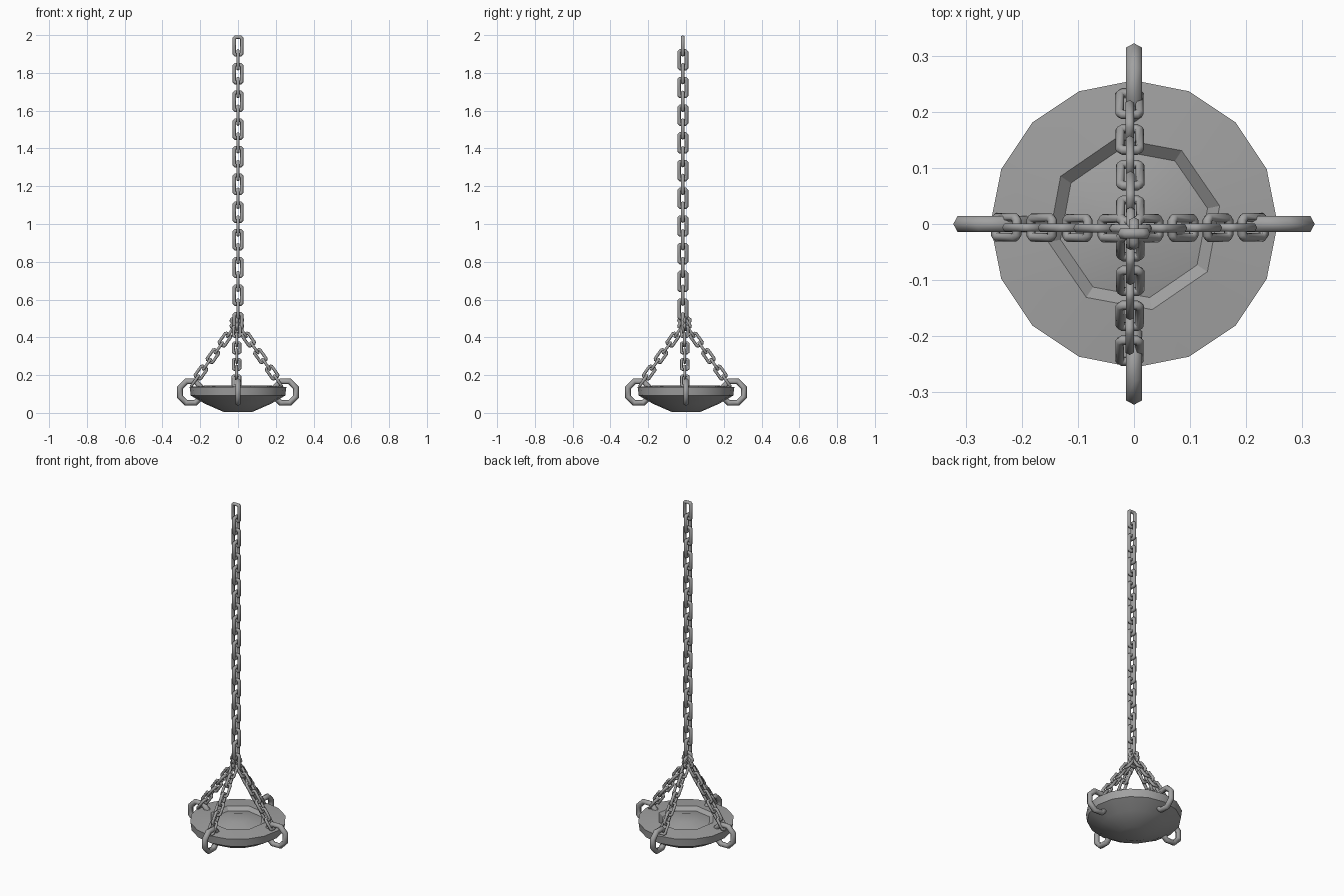
import bpy, bmesh, math
from mathutils import Vector, Matrix

cube = bpy.data.objects.get("Cube")
if cube:
    bpy.data.objects.remove(cube, do_unlink=True)

iron = bpy.data.materials.new("grey_iron")
iron.use_nodes = True
colour = (0.36, 0.36, 0.36, 1)
iron.diffuse_color = colour
iron.node_tree.nodes["Principled BSDF"].inputs["Base Color"].default_value = colour


def finish(bm, name, smooth):
    bmesh.ops.recalc_face_normals(bm, faces=bm.faces)
    mesh = bpy.data.meshes.new(name)
    for f in bm.faces:
        f.smooth = smooth
    bm.to_mesh(mesh)
    bm.free()
    mesh.materials.append(iron)
    return mesh


def place(mesh, name, matrix):
    ob = bpy.data.objects.new(name, mesh)
    bpy.context.collection.objects.link(ob)
    ob.matrix_world = matrix
    return ob


def closed_tube(path, radius, name, sides=6):
    """Sweep a round section along a closed outline in the local XZ plane."""
    bm = bmesh.new()
    loops = []
    n = len(path)
    for i, p in enumerate(path):
        tangent = (path[(i + 1) % n] - p).normalized() + (p - path[i - 1]).normalized()
        out = Vector((tangent.z, 0, -tangent.x)).normalized()
        loops.append([bm.verts.new(p + out * radius * math.cos(a) + Vector((0, radius * math.sin(a), 0)))
                      for a in (math.tau * k / sides for k in range(sides))])
    for i in range(n):
        a, b = loops[i], loops[(i + 1) % n]
        for k in range(sides):
            m = (k + 1) % sides
            bm.faces.new((a[k], a[m], b[m], b[k]))
    return finish(bm, name, True)


def link_mesh(length, width, radius, name):
    """Rectangular chain link with small chamfered corners."""
    w, h, c = width / 2 - radius, length / 2 - radius, radius * 0.6
    quarter = [(w, h - c), (w - c, h)]
    path = quarter + [(-x, z) for x, z in quarter[::-1]]
    path += [(-x, -z) for x, z in path]
    return closed_tube([Vector((x, 0, z)) for x, z in path], radius, name)


# Bowl body: outer shell, rim and sloping top
def ring(bm, radius, z, sides, turn=0):
    return [bm.verts.new((radius * math.cos(a), radius * math.sin(a), z))
            for a in (turn + math.tau * k / sides for k in range(sides))]


def bridge(bm, a, b):
    for k in range(len(a)):
        m = (k + 1) % len(a)
        bm.faces.new((a[k], a[m], b[m], b[k]))


bm = bmesh.new()
shell = [ring(bm, r, z, 16) for r, z in ((0.075, 0.005), (0.175, 0.048), (0.25, 0.092), (0.256, 0.137))]
bm.faces.new(shell[0])
for a, b in zip(shell, shell[1:]):
    bridge(bm, a, b)

# Eight-sided recess in the top, with a gently domed floor
turn = math.radians(12)
lip = ring(bm, 0.156, 0.146, 8, turn)
floor = ring(bm, 0.134, 0.128, 8, turn)
dome = ring(bm, 0.06, 0.146, 8, turn)
rim = shell[-1]
for k in range(8):
    m = (k + 1) % 8
    bm.faces.new((rim[2 * k], rim[2 * k + 1], lip[k]))
    bm.faces.new((rim[2 * k + 1], rim[(2 * k + 2) % 16], lip[m], lip[k]))
bridge(bm, lip, floor)
bridge(bm, floor, dome)
bm.faces.new(dome)
bowl = place(finish(bm, "bowl", False), "bowl", Matrix())
bpy.context.view_layer.objects.active = bowl
bowl.select_set(True)
bpy.ops.object.shade_smooth_by_angle(angle=math.radians(25))
bowl.select_set(False)

# Four carrying rings through the rim, each with its slanted chain
octagon = [Vector((0.062 * math.cos(a), 0, 0.062 * math.sin(a)))
           for a in (math.tau * (k + 0.5) / 8 for k in range(8))]
ring_mesh = closed_tube(octagon, 0.016, "carrying_ring")
small_link = link_mesh(0.083, 0.052, 0.0085, "small_link")
top = Vector((-0.006, -0.008, 0.475))
for side, angle in (("left", 0), ("back", 90), ("right", 180), ("front", 270)):
    spin = Matrix.Rotation(math.radians(angle), 4, 'Z')
    place(ring_mesh, side + "_carrying_ring", spin @ Matrix.Translation((0.25, 0, 0.11)))
    foot = spin @ Vector((0.22, 0, 0.17)) + Vector((-0.008, -0.006, 0))
    tilt = Matrix.Rotation(math.atan2(0.215, 0.305), 4, 'Y').inverted()
    for i in range(8):
        roll = Matrix.Rotation(math.pi / 2 * ((i + 1) % 2), 4, 'Z')
        spot = Matrix.Translation(foot.lerp(top, i / 7))
        place(small_link, f"{side}_chain_link_{i + 1}", spot @ spin @ tilt @ roll)

# Main hanging chain
big_link = link_mesh(0.115, 0.06, 0.0105, "large_link")
for i in range(21):
    roll = Matrix.Rotation(math.pi / 2 * (i % 2), 4, 'Z')
    place(big_link, f"main_chain_link_{i + 1}",
          Matrix.Translation((0, -0.017, 1.9425 - 0.0733 * i)) @ roll)
